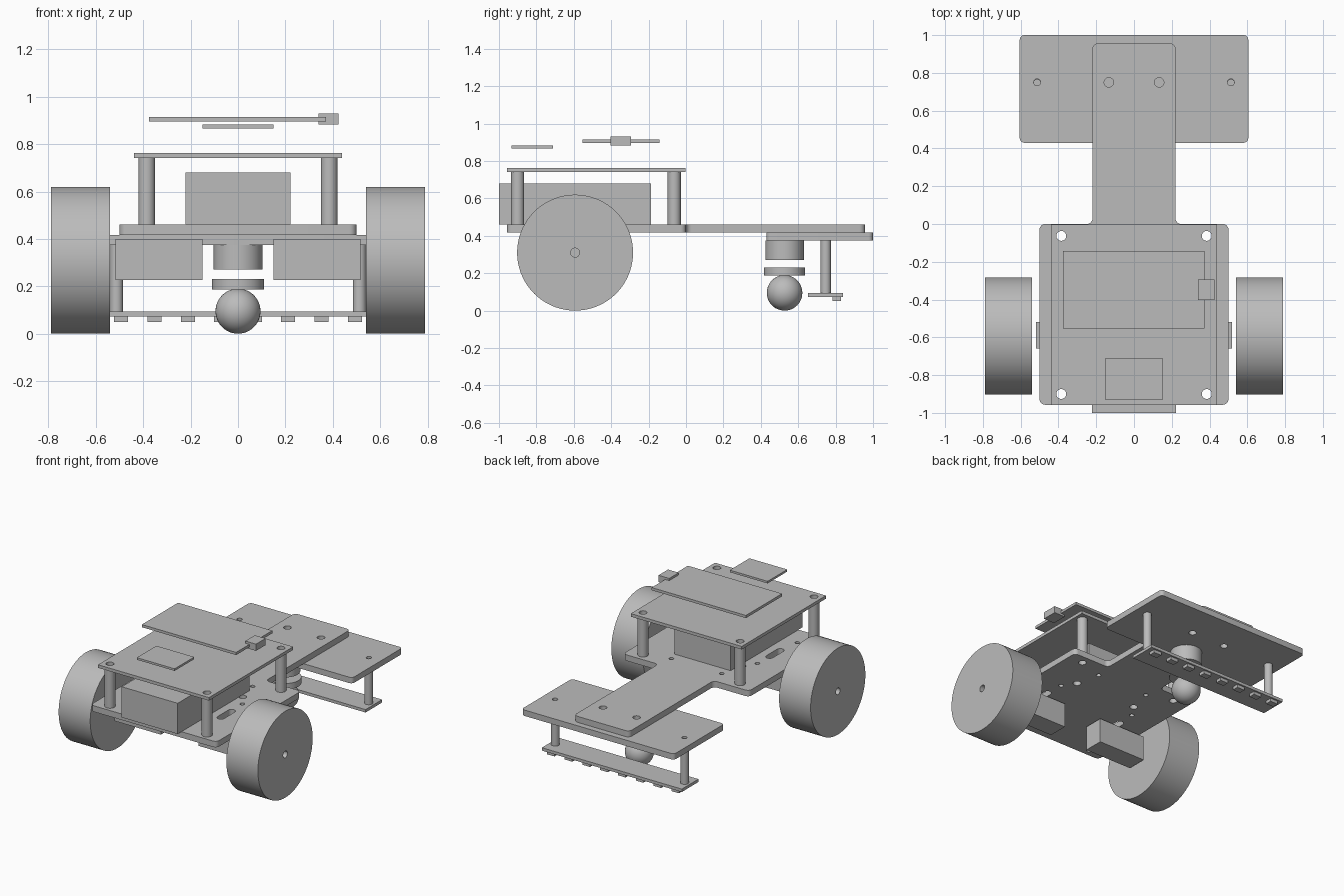
import bpy
import bmesh
from math import cos, sin, pi
from mathutils import Vector, Matrix

old = bpy.data.objects.get("Cube")
if old:
    bpy.data.objects.remove(old, do_unlink=True)

GREY = (0.5, 0.5, 0.5, 1)
mat = bpy.data.materials.new("plain_grey")
mat.use_nodes = True
mat.diffuse_color = GREY
mat.node_tree.nodes["Principled BSDF"].inputs["Base Color"].default_value = GREY


def finish(name, mesh, smooth=True):
    obj = bpy.data.objects.new(name, mesh)
    bpy.context.collection.objects.link(obj)
    mesh.materials.clear()
    mesh.materials.append(mat)
    if smooth:
        bpy.ops.object.select_all(action='DESELECT')
        obj.select_set(True)
        bpy.context.view_layer.objects.active = obj
        bpy.ops.object.shade_smooth_by_angle(angle=pi / 6)
    return obj


def circle(x, y, r, n=32):
    return [(x + r * cos(2 * pi * i / n), y + r * sin(2 * pi * i / n)) for i in range(n)]


def slot(x, y, half, r, n=12):
    """Long hole running along y."""
    top = [(x + r * cos(pi * i / n), y + half + r * sin(pi * i / n)) for i in range(n + 1)]
    return top + [(2 * x - px, 2 * y - py) for px, py in top]


def rounded(points, radius, n=6):
    """Outline with right-angled corners filleted."""
    out = []
    for i, p in enumerate(points):
        p = Vector(p)
        before = (Vector(points[i - 1]) - p).normalized()
        after = (Vector(points[(i + 1) % len(points)]) - p).normalized()
        centre = p + radius * (before + after)
        for k in range(n + 1):
            t = pi / 2 * k / n
            out.append(tuple(centre - radius * (after * cos(t) + before * sin(t))))
    return out


def rect(x, y0, y1):
    return [(-x, y0), (x, y0), (x, y1), (-x, y1)]


def slab(name, loops, z0, z1, matrix=None):
    """Extrude an outline with holes from z0 to z1."""
    curve = bpy.data.curves.new(name, 'CURVE')
    curve.dimensions = '2D'
    curve.fill_mode = 'BOTH'
    curve.extrude = (z1 - z0) / 2
    for loop in loops:
        spline = curve.splines.new('POLY')
        spline.points.add(len(loop) - 1)
        for point, (x, y) in zip(spline.points, loop):
            point.co = (x, y, 0, 1)
        spline.use_cyclic_u = True
    temp = bpy.data.objects.new(name + "_curve", curve)
    mesh = bpy.data.meshes.new_from_object(temp)
    bpy.data.objects.remove(temp)
    mesh.transform(Matrix.Translation((0, 0, (z0 + z1) / 2)))
    if matrix:
        mesh.transform(matrix)
    bm = bmesh.new()
    bm.from_mesh(mesh)
    bmesh.ops.remove_doubles(bm, verts=bm.verts, dist=0.0001)
    bmesh.ops.recalc_face_normals(bm, faces=bm.faces)
    bm.to_mesh(mesh)
    bm.free()
    return finish(name, mesh)


def box(name, x, y, z):
    """Box from (low, high) ranges."""
    bm = bmesh.new()
    bmesh.ops.create_cube(bm, size=1)
    for v in bm.verts:
        v.co = [sum(r) / 2 + c * (r[1] - r[0]) for c, r in zip(v.co, (x, y, z))]
    mesh = bpy.data.meshes.new(name)
    bm.to_mesh(mesh)
    bm.free()
    return finish(name, mesh, False)


SIDES = ((-1, "right"), (1, "left"))
posts = [(s * 0.385, y) for s, _ in SIDES for y in (-0.9, -0.063)]
post_holes = [circle(x, y, 0.026) for x, y in posts]
stem_holes = [circle(s * 0.133, 0.75, 0.025) for s, _ in SIDES]
arm_holes = [circle(s * 0.513, 0.75, 0.018) for s, _ in SIDES]

# Chassis plate with stem, motor slots and mounting holes
tee = [(-0.5, -0.957), (0.5, -0.957), (0.5, 0), (0.22, 0),
       (0.22, 0.957), (-0.22, 0.957), (-0.22, 0), (-0.5, 0)]
mount_holes = []
for s, _ in SIDES:
    mount_holes += [slot(s * 0.306, -0.57, 0.06, 0.026), circle(s * 0.24, -0.29, 0.026)]
    mount_holes += [circle(s * x, y, 0.016) for x, y in ((0.33, -0.79), (0.3, -0.38), (0.2, -0.12))]
slab("chassis_plate", [rounded(tee, 0.03)] + post_holes + stem_holes + mount_holes, 0.417, 0.46)

# Rear cross plate
slab("rear_plate", [rounded(rect(0.605, 0.43, 1.0), 0.025)] + stem_holes + arm_holes, 0.375, 0.417)

# Upper deck on hollow posts
slab("upper_deck", [rect(0.44, -0.957, -0.003)] + post_holes, 0.741, 0.763)
for i, (x, y) in enumerate(posts):
    slab(f"deck_post_{i + 1}", [circle(x, y, 0.035), circle(x, y, 0.026)], 0.46, 0.741)

# Battery and boards above the deck
box("battery", (-0.222, 0.222), (-1.0, -0.188), (0.46, 0.68))
box("main_board", (-0.375, 0.372), (-0.553, -0.143), (0.895, 0.914))
box("board_plug", (0.34, 0.425), (-0.403, -0.295), (0.882, 0.93))
box("small_board", (-0.15, 0.15), (-0.932, -0.71), (0.867, 0.882))

# Wheels, motors and sensor board posts
for s, side in SIDES:
    place = Matrix.Translation((s * 0.665, -0.593, 0.31)) @ Matrix.Rotation(pi / 2, 4, 'Y')
    slab(side + "_wheel", [circle(0, 0, 0.31, 72), circle(0, 0, 0.024)], -0.125, 0.125, place)
    box(side + "_motor", sorted((s * 0.15, s * 0.518)), (-0.66, -0.52), (0.226, 0.399))
    slab(side + "_sensor_post", [circle(s * 0.513, 0.747, 0.028), circle(s * 0.513, 0.747, 0.018)],
         0.093, 0.375)

# Line sensor board
box("sensor_board", (-0.555, 0.555), (0.652, 0.84), (0.072, 0.093))
for i in range(8):
    x = (i - 3.5) * 0.141
    box(f"sensor_{i + 1}", (x - 0.03, x + 0.03), (0.783, 0.828), (0.05, 0.072))

# Ball caster
slab("caster_mount", [circle(0, 0.527, 0.103, 48)], 0.27, 0.375)
slab("caster_ring", [circle(0, 0.527, 0.11, 48)], 0.187, 0.23)
bm = bmesh.new()
bmesh.ops.create_uvsphere(bm, u_segments=40, v_segments=24, radius=0.095,
                          matrix=Matrix.Translation((0, 0.527, 0.095)))
ball = bpy.data.meshes.new("caster_ball")
bm.to_mesh(ball)
bm.free()
finish("caster_ball", ball)
